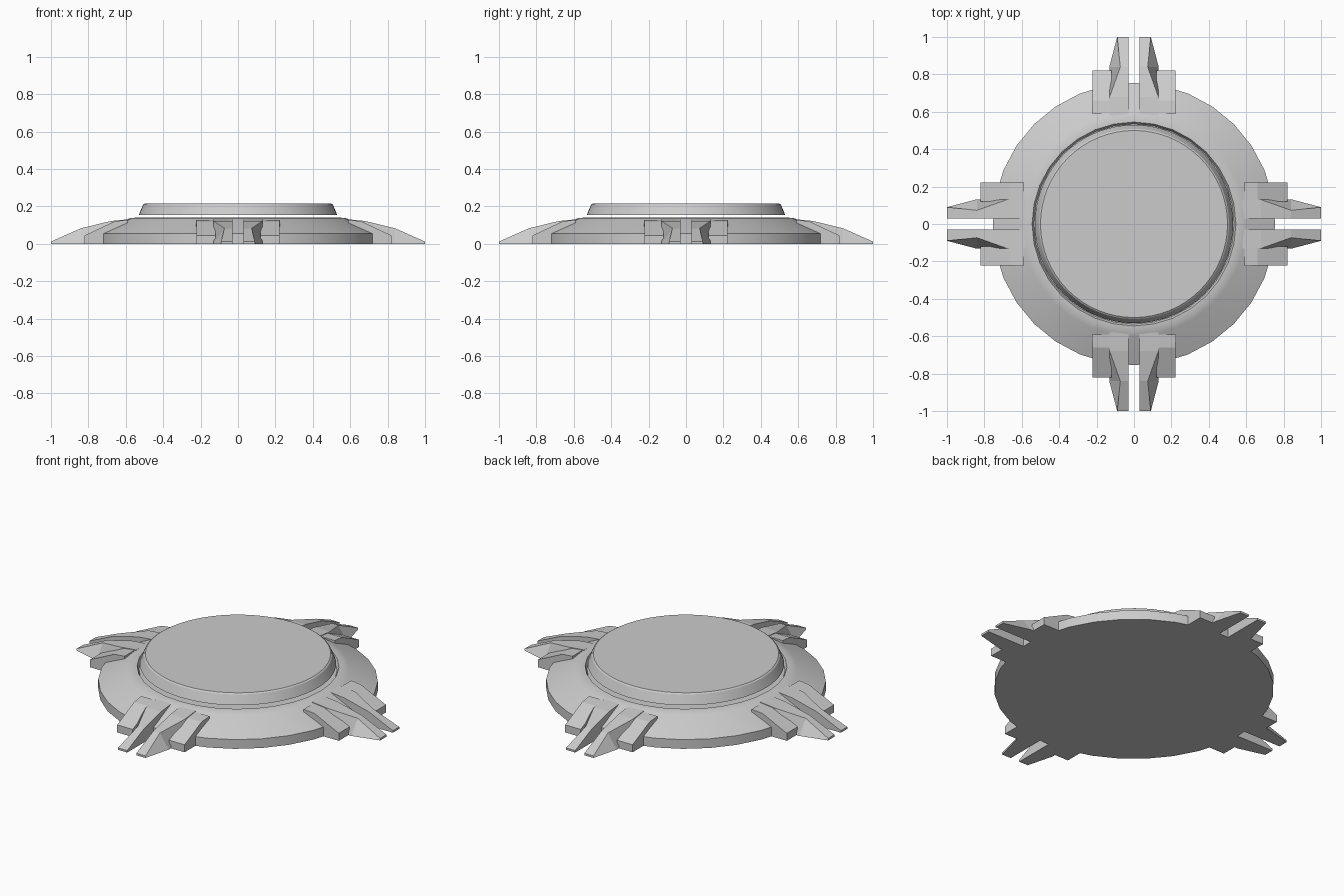
import bpy, bmesh
from math import cos, sin, pi, radians

if "Cube" in bpy.data.objects:
    bpy.data.objects.remove(bpy.data.objects["Cube"])


def finish(name, bm, smooth):
    bmesh.ops.remove_doubles(bm, verts=bm.verts, dist=1e-5)
    bmesh.ops.recalc_face_normals(bm, faces=bm.faces)
    me = bpy.data.meshes.new(name)
    bm.to_mesh(me)
    bm.free()
    ob = bpy.data.objects.new(name, me)
    bpy.context.collection.objects.link(ob)
    if smooth:
        bpy.ops.object.select_all(action='DESELECT')
        ob.select_set(True)
        bpy.context.view_layer.objects.active = ob
        bpy.ops.object.shade_smooth_by_angle(angle=radians(25))
    return ob


def lathe(name, profile, n):
    """Closed turned solid from (radius, z) points, capped at both ends."""
    bm = bmesh.new()
    rings = [[bm.verts.new((r * cos(2 * pi * i / n), r * sin(2 * pi * i / n), z))
              for i in range(n)] for r, z in profile]
    for a, b in zip(rings, rings[1:]):
        for i in range(n):
            j = (i + 1) % n
            bm.faces.new((a[i], a[j], b[j], b[i]))
    bm.faces.new(rings[0])
    bm.faces.new(rings[-1])
    return finish(name, bm, True)


def fin(name, stations, turn, side):
    """Loft of sections: (distance out, inner, outer top, outer bottom, height)."""
    bm = bmesh.new()
    c, s = round(cos(turn)), round(sin(turn))
    rings = []
    for d, w0, w1, w2, h in stations:
        section = ((w0, 0), (w0, h), (w1, h), (w2, 0))
        rings.append([bm.verts.new((d * c - side * w * s, d * s + side * w * c, z))
                      for w, z in section])
    for a, b in zip(rings, rings[1:]):
        for i in range(4):
            j = (i + 1) % 4
            bm.faces.new((a[i], a[j], b[j], b[i]))
    bm.faces.new(rings[0])
    bm.faces.new(rings[-1])
    return finish(name, bm, False)


# Sloped base with a shallow recess under the lid
lathe("base", [(0.755, 0), (0.755, 0.055), (0.60, 0.128), (0.575, 0.138),
               (0.545, 0.14), (0.535, 0.12)], 32)

# Lid plate hovering over the recess
lathe("lid", [(0.53, 0.155), (0.508, 0.209), (0.50, 0.215)], 64)

# Four arms, each a mirrored pair of long prongs and short side blocks
prong = [(0.58, 0.03, 0.13, 0.13, 0.132), (0.68, 0.03, 0.13, 0.13, 0.122),
         (0.84, 0.03, 0.073, 0.132, 0.083), (1.0, 0.03, 0.09, 0.09, 0.012)]
block = [(0.59, 0.12, 0.225, 0.225, 0.128), (0.66, 0.12, 0.222, 0.222, 0.12),
         (0.82, 0.12, 0.222, 0.222, 0.045)]
for k, where in enumerate(("right", "back", "left", "front")):
    for side, tag in ((1, "a"), (-1, "b")):
        fin(f"{where}_prong_{tag}", prong, k * pi / 2, side)
        fin(f"{where}_block_{tag}", block, k * pi / 2, side)
